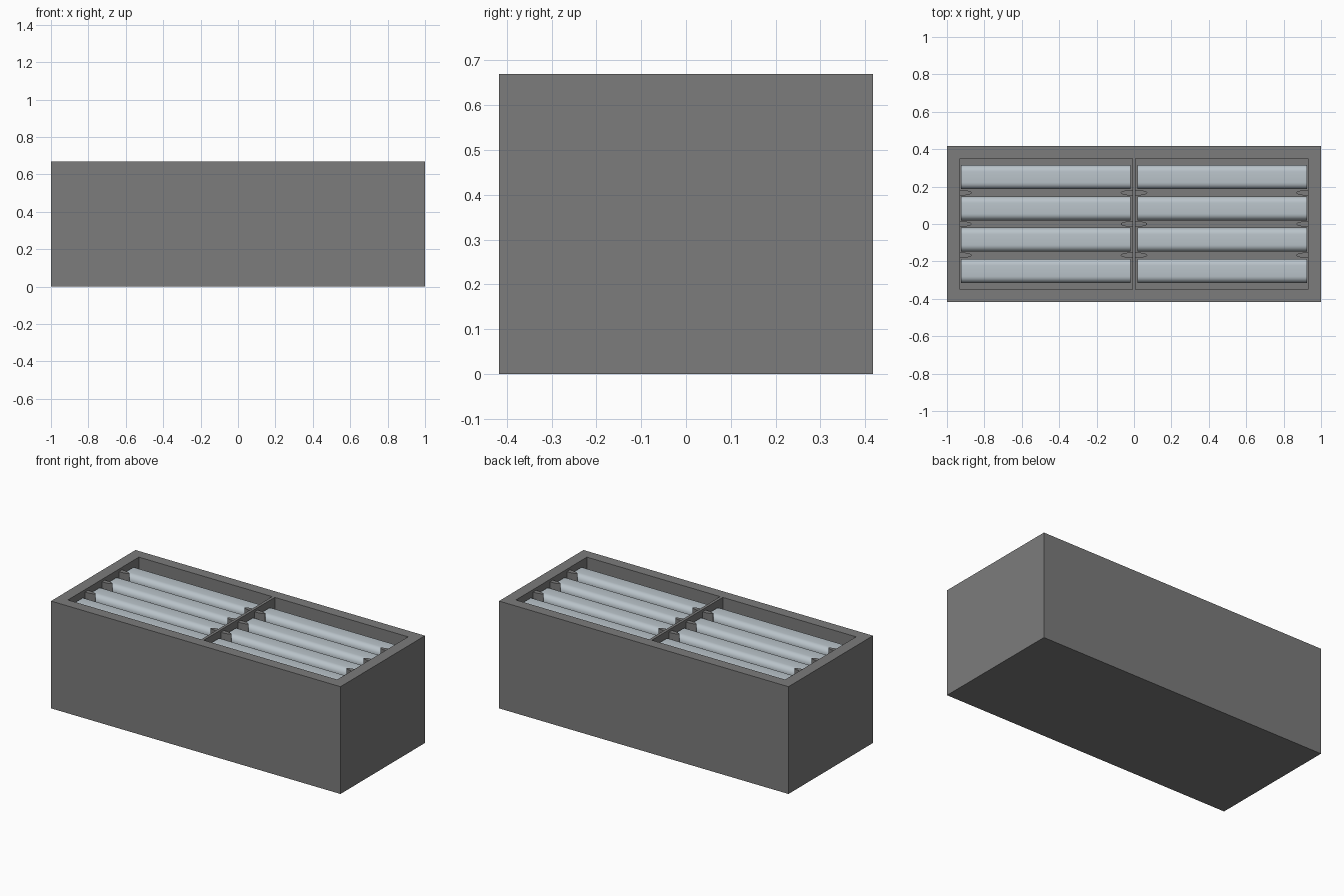
import bpy, bmesh, math

if "Cube" in bpy.data.objects:
    bpy.data.objects.remove(bpy.data.objects["Cube"])

W, D, H = 1.0, 0.417, 0.67        # half width, half depth, height
CX, CY = 0.93, 0.35               # cavity half sizes
WALL_IN = 0.009                   # half thickness of the divider
FLOOR = 0.07


def material(name, rgb):
    m = bpy.data.materials.new(name)
    m.diffuse_color = (*rgb, 1)
    m.use_nodes = True
    m.node_tree.nodes["Principled BSDF"].inputs["Base Color"].default_value = m.diffuse_color
    return m


grey = material("dark_grey", (0.2, 0.2, 0.2))
silver = material("pale_silver", (0.49, 0.55, 0.59))


def finish(name, bm, mat):
    bmesh.ops.recalc_face_normals(bm, faces=bm.faces)
    me = bpy.data.meshes.new(name)
    bm.to_mesh(me)
    bm.free()
    me.materials.append(mat)
    ob = bpy.data.objects.new(name, me)
    bpy.context.collection.objects.link(ob)
    return ob


def smooth(ob):
    bpy.ops.object.select_all(action='DESELECT')
    ob.select_set(True)
    bpy.context.view_layer.objects.active = ob
    bpy.ops.object.shade_smooth_by_angle(angle=math.radians(40))


def prism(bm, pts, offset):
    """Extrude a closed outline of 3D points along offset."""
    f = bm.faces.new([bm.verts.new(p) for p in pts])
    r = bmesh.ops.extrude_face_region(bm, geom=[f])
    vs = [g for g in r["geom"] if isinstance(g, bmesh.types.BMVert)]
    bmesh.ops.translate(bm, verts=vs, vec=offset)


# Case: outer box with one deep rectangular well
bm = bmesh.new()
bmesh.ops.create_cube(bm, size=1)
for v in bm.verts:
    v.co = (v.co.x * 2 * W, v.co.y * 2 * D, (v.co.z + 0.5) * H)
bm.normal_update()
top = max(bm.faces, key=lambda f: f.calc_center_median().z)
bmesh.ops.inset_region(bm, faces=[top], thickness=0.068)
for v in top.verts:
    v.co.x = math.copysign(CX, v.co.x)
    v.co.y = math.copysign(CY, v.co.y)
r = bmesh.ops.extrude_face_region(bm, geom=[top])
for g in r["geom"]:
    if isinstance(g, bmesh.types.BMVert):
        g.co.z = FLOOR
if top.is_valid:
    bmesh.ops.delete(bm, geom=[top], context='FACES_ONLY')
finish("case", bm, grey)

# Central divider between the two wells
bm = bmesh.new()
prism(bm, [(-WALL_IN, -CY, FLOOR), (WALL_IN, -CY, FLOOR),
           (WALL_IN, CY, FLOOR), (-WALL_IN, CY, FLOOR)], (0, 0, H - FLOOR))
finish("divider", bm, grey)

# Guide ribs: half ellipses on the end walls and on the divider
bm = bmesh.new()
for y in (-0.167, 0.0, 0.167):
    for x0, d in ((-CX, 1), (-WALL_IN, -1), (WALL_IN, 1), (CX, -1)):
        pts = []
        for i in range(13):
            a = -math.pi / 2 + math.pi * i / 12
            pts.append((x0 + d * 0.062 * math.cos(a),
                        y + 0.015 * math.sin(a), FLOOR))
        prism(bm, pts, (0, 0, 0.655 - FLOOR))
smooth(finish("guide_ribs", bm, grey))

# Cells: eight upright slabs with rounded long top edges
TOP, HALF, R = 0.632, 0.064, 0.035
for side in (-1, 1):
    for row in range(4):
        y = (row - 1.5) * 0.167
        outline = [(y - HALF, FLOOR), (y + HALF, FLOOR)]
        for s, start in ((1, 0), (-1, math.pi / 2)):
            for i in range(7):
                a = start + math.pi / 2 * i / 6
                outline.append((y + s * (HALF - R) + R * math.cos(a),
                                TOP - R + R * math.sin(a)))
        bm = bmesh.new()
        x = 0.018 if side > 0 else -0.924
        prism(bm, [(x, p, q) for p, q in outline], (0.906, 0, 0))
        smooth(finish("cell_slab", bm, silver))
